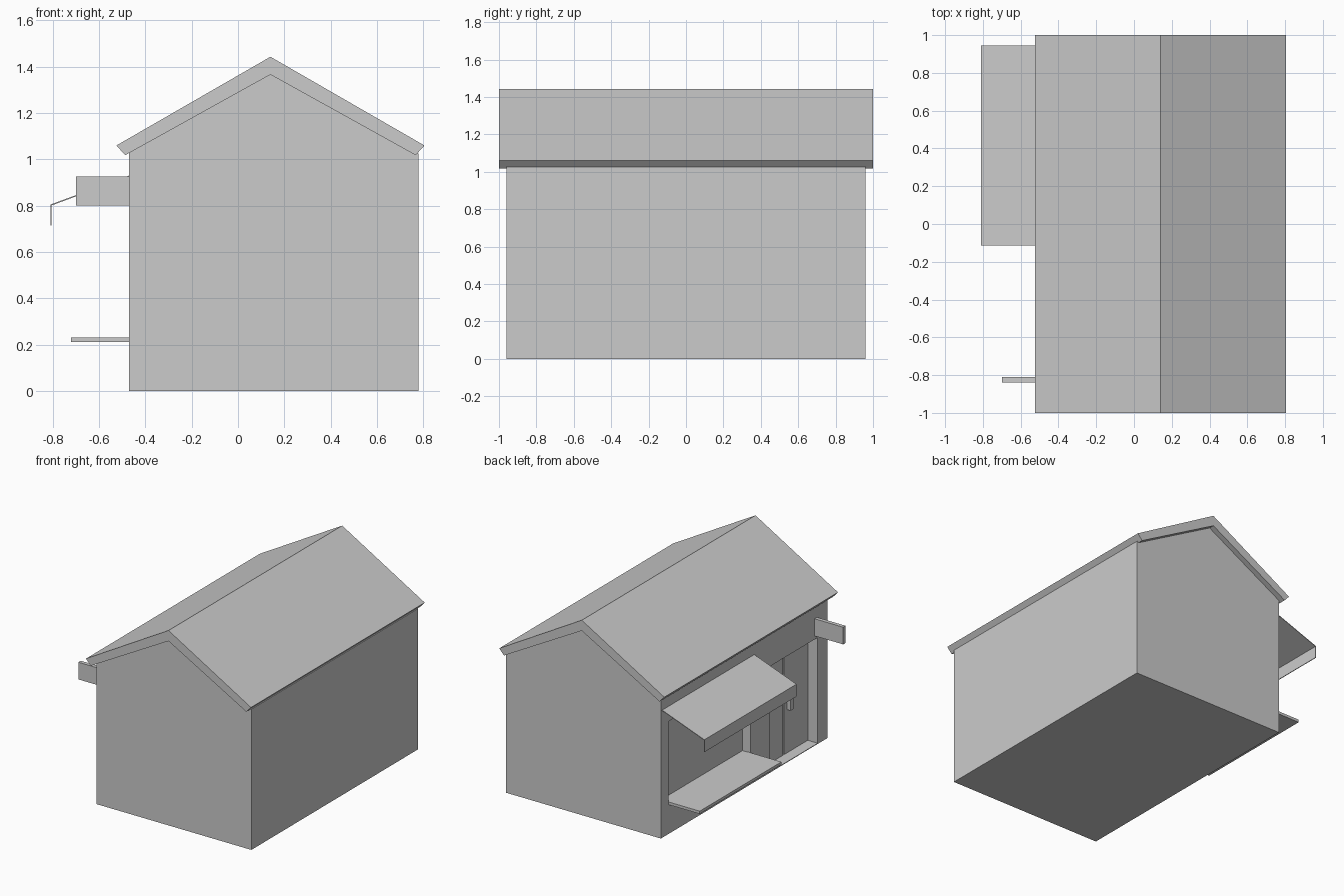
import bpy
import bmesh

cube = bpy.data.objects.get("Cube")
if cube:
    bpy.data.objects.remove(cube, do_unlink=True)

GREY = (0.6, 0.6, 0.6, 1.0)
grey = bpy.data.materials.new("plain grey")
grey.use_nodes = True
grey.diffuse_color = GREY
bsdf = next(n for n in grey.node_tree.nodes if n.type == 'BSDF_PRINCIPLED')
bsdf.inputs["Base Color"].default_value = GREY
bsdf.inputs["Roughness"].default_value = 0.8


def extrude_profile(name, profile, y0, y1):
    """Solid made by sweeping an x-z outline along y."""
    bm = bmesh.new()
    face = bm.faces.new([bm.verts.new((x, y0, z)) for x, z in profile])
    swept = bmesh.ops.extrude_face_region(bm, geom=[face])["geom"]
    verts = [v for v in swept if isinstance(v, bmesh.types.BMVert)]
    bmesh.ops.translate(bm, verts=verts, vec=(0, y1 - y0, 0))
    bmesh.ops.recalc_face_normals(bm, faces=bm.faces)
    mesh = bpy.data.meshes.new(name)
    bm.to_mesh(mesh)
    bm.free()
    mesh.materials.append(grey)
    obj = bpy.data.objects.new(name, mesh)
    bpy.context.scene.collection.objects.link(obj)
    return obj


def box(name, x0, x1, y0, y1, z0, z1):
    return extrude_profile(name, [(x0, z0), (x1, z0), (x1, z1), (x0, z1)], y0, y1)


def cut(target, cutter):
    """Subtract the cutter, then discard it."""
    mod = target.modifiers.new("opening", 'BOOLEAN')
    mod.operation = 'DIFFERENCE'
    mod.solver = 'EXACT'
    mod.object = cutter
    bpy.context.view_layer.objects.active = target
    bpy.ops.object.modifier_apply(modifier=mod.name)
    bpy.data.objects.remove(cutter, do_unlink=True)


SHOP = -0.47                      # plane of the shop-side wall
RIDGE = 0.14
DOOR_Y = (-0.845, -0.29)
DOOR_Z = (0.005, 0.775)
WINDOW_Y = (-0.07, 0.87)

# Gabled body with window and door recesses
body = extrude_profile("house_body", [
    (SHOP, 0), (0.78, 0), (0.78, 1.025), (RIDGE, 1.37), (SHOP, 1.03)], -0.96, 0.96)
cut(body, box("window_cutter", SHOP - 0.1, SHOP + 0.064, *WINDOW_Y, 0.23, 0.82))
cut(body, box("door_cutter", SHOP - 0.1, SHOP + 0.1, *DOOR_Y, *DOOR_Z))

# Roof: one folded slab with square-cut eaves
extrude_profile("roof", [
    (RIDGE - 0.665, 1.06), (RIDGE - 0.627, 1.018), (RIDGE, 1.366),
    (RIDGE + 0.627, 1.018), (RIDGE + 0.665, 1.06), (RIDGE, 1.443)], -1, 1)

# Double door leaves with a narrow gap, and a pull handle
middle = sum(DOOR_Y) / 2
leaf_x = (SHOP + 0.08, SHOP + 0.1)
box("front_door_leaf", *leaf_x, DOOR_Y[0], middle - 0.005, *DOOR_Z)
box("back_door_leaf", *leaf_x, middle + 0.005, DOOR_Y[1], *DOOR_Z)
box("door_handle", SHOP + 0.05, SHOP + 0.08, -0.64, -0.605, 0.32, 0.47)

# Counter shelf below the window
box("window_shelf", -0.72, SHOP + 0.03, *WINDOW_Y, 0.212, 0.232)

# Thin awning sheet with a hanging valance
extrude_profile("awning", [
    (SHOP, 0.93), (-0.81, 0.805), (-0.81, 0.715), (-0.805, 0.715),
    (-0.805, 0.801), (SHOP, 0.925)], -0.115, 0.945)

# Projecting sign board
box("sign_board", -0.70, SHOP, -0.838, -0.81, 0.80, 0.925)
